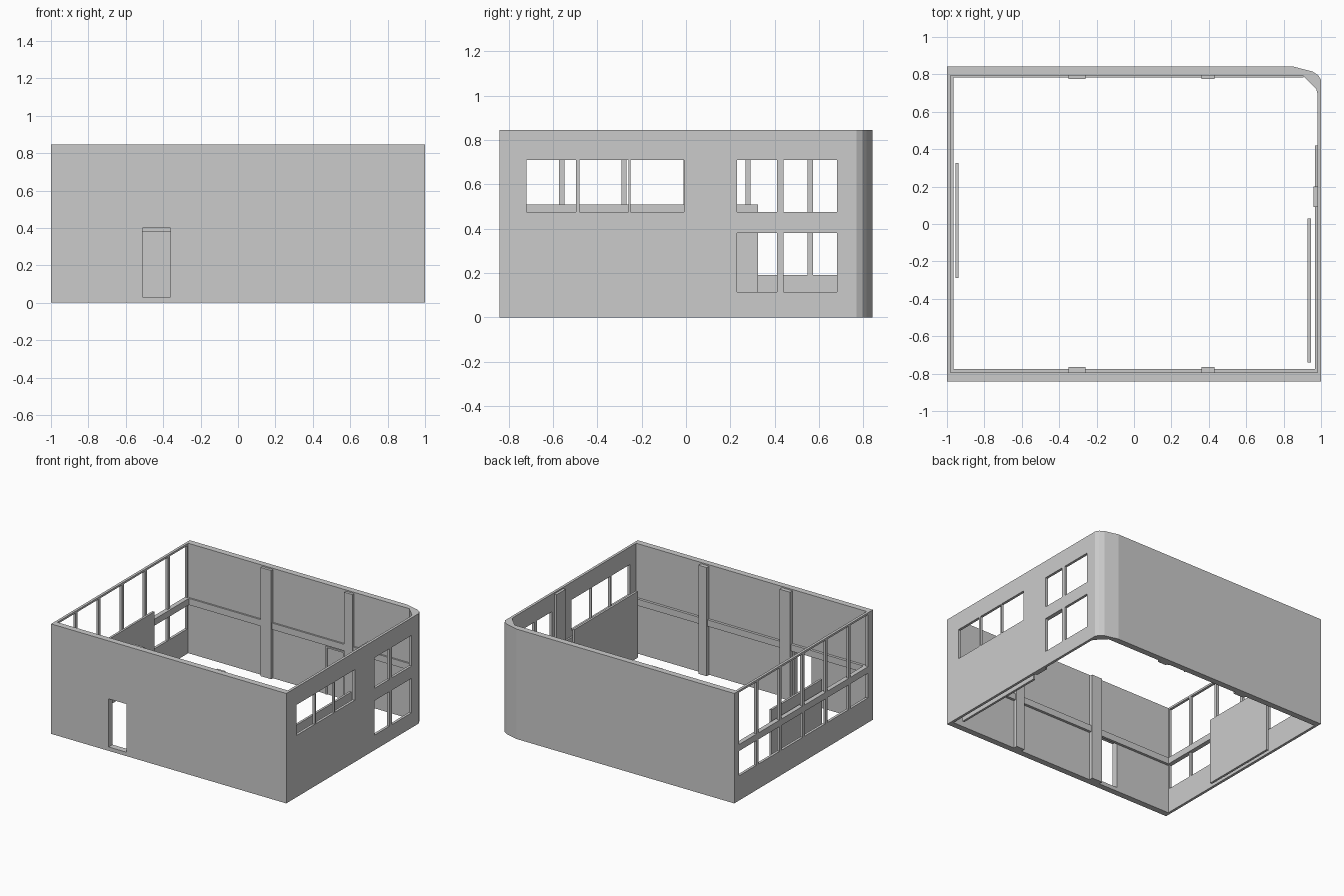
import bpy, bmesh
from mathutils import Vector

if "Cube" in bpy.data.objects:
    bpy.data.objects.remove(bpy.data.objects["Cube"])


def finish(name, bm):
    bmesh.ops.recalc_face_normals(bm, faces=bm.faces)
    me = bpy.data.meshes.new(name)
    bm.to_mesh(me)
    bm.free()
    ob = bpy.data.objects.new(name, me)
    bpy.context.collection.objects.link(ob)
    return ob


def prism(name, pts, z0, z1):
    bm = bmesh.new()
    f = bm.faces.new([bm.verts.new((x, y, z0)) for x, y in pts])
    r = bmesh.ops.extrude_face_region(bm, geom=[f])
    top = [g for g in r["geom"] if isinstance(g, bmesh.types.BMVert)]
    bmesh.ops.translate(bm, verts=top, vec=(0, 0, z1 - z0))
    return finish(name, bm)


def box(name, x0, x1, y0, y1, z0, z1):
    return prism(name, [(x0, y0), (x1, y0), (x1, y1), (x0, y1)], z0, z1)


def wall(name, axis, u0, u1, z1, d0, d1, holes):
    """Flat wall along x or y, d0..d1 thick, with rectangular holes (u0, u1, z0, z1)."""
    us = sorted({u0, u1} | {h[i] for h in holes for i in (0, 1)})
    zs = sorted({0, z1} | {h[i] for h in holes for i in (2, 3)})
    bm = bmesh.new()
    verts = {}

    def v(u, z):
        if (u, z) not in verts:
            verts[u, z] = bm.verts.new((u, d0, z) if axis == "x" else (d0, u, z))
        return verts[u, z]

    for a, b in zip(us, us[1:]):
        for c, d in zip(zs, zs[1:]):
            u, z = (a + b) / 2, (c + d) / 2
            if not any(h[0] < u < h[1] and h[2] < z < h[3] for h in holes):
                bm.faces.new([v(a, c), v(b, c), v(b, d), v(a, d)])
    r = bmesh.ops.extrude_face_region(bm, geom=bm.faces[:])
    new = [g for g in r["geom"] if isinstance(g, bmesh.types.BMVert)]
    t = d1 - d0
    bmesh.ops.translate(bm, verts=new, vec=Vector((0, t, 0) if axis == "x" else (t, 0, 0)))
    return finish(name, bm)


H = 0.845

# Front wall with the doorway
wall("front_wall", "x", -1, 1, H, -0.842, -0.795, [(-0.51, -0.36, 0.03, 0.40)])

# Back wall with the faceted right corner
prism("back_wall", [(-1, 0.842), (0.85, 0.842), (0.955, 0.815), (0.985, 0.795), (1, 0.77),
                    (1, 0.70), (0.98, 0.70), (0.975, 0.72), (0.90, 0.795), (-1, 0.795)], 0, H)

# Left wall: two rows of six windows
edges = [-0.795, -0.56, -0.28, 0.0, 0.28, 0.56, 0.795]
holes = []
for i, (a, b) in enumerate(zip(edges, edges[1:])):
    a += 0.012
    b -= 0.012
    holes += [(a, b, 0.43, 0.83), (a, b, 0.19, 0.38)]
wall("left_wall", "y", -0.795, 0.795, H, -1, -0.98, holes)

# Right wall: a strip of three windows and a block of four
holes = [(a, b, 0.475, 0.71) for a, b in ((-0.72, -0.495), (-0.48, -0.26), (-0.25, -0.01))]
for a, b in ((0.23, 0.41), (0.44, 0.68)):
    holes += [(a, b, 0.475, 0.71), (a, b, 0.115, 0.38)]
wall("right_wall", "y", -0.795, 0.70, H, 1, 0.98, holes)

# Inner floor-level ledges
box("front_ledge", -0.98, 0.98, -0.795, -0.775, 0.38, 0.43)
box("back_ledge", -0.98, 0.905, 0.782, 0.795, 0.38, 0.43)
box("left_ledge", -0.98, -0.965, -0.775, 0.782, 0.38, 0.43)
box("right_ledge", 0.967, 0.98, -0.775, 0.42, 0.38, 0.43)

# Pilasters on the inner walls
for n, x0, x1 in (("left", -0.35, -0.26), ("right", 0.36, 0.43)):
    box("front_pilaster_" + n, x0, x1, -0.795, -0.765, 0, 0.835)
    box("back_pilaster_" + n, x0, x1, 0.775, 0.795, 0, 0.835)
box("side_pilaster", 0.96, 0.98, 0.09, 0.20, 0, 0.835)

# Blind door frame on the back wall
box("door_frame_left", 0.195, 0.205, 0.787, 0.795, 0, 0.37)
box("door_frame_right", 0.345, 0.355, 0.787, 0.795, 0, 0.37)
box("door_frame_top", 0.195, 0.355, 0.787, 0.795, 0.36, 0.372)

# Free-standing half-height partitions
box("left_partition", -0.955, -0.938, -0.29, 0.325, 0, 0.51)
box("right_partition", 0.928, 0.945, -0.74, 0.03, 0, 0.51)
